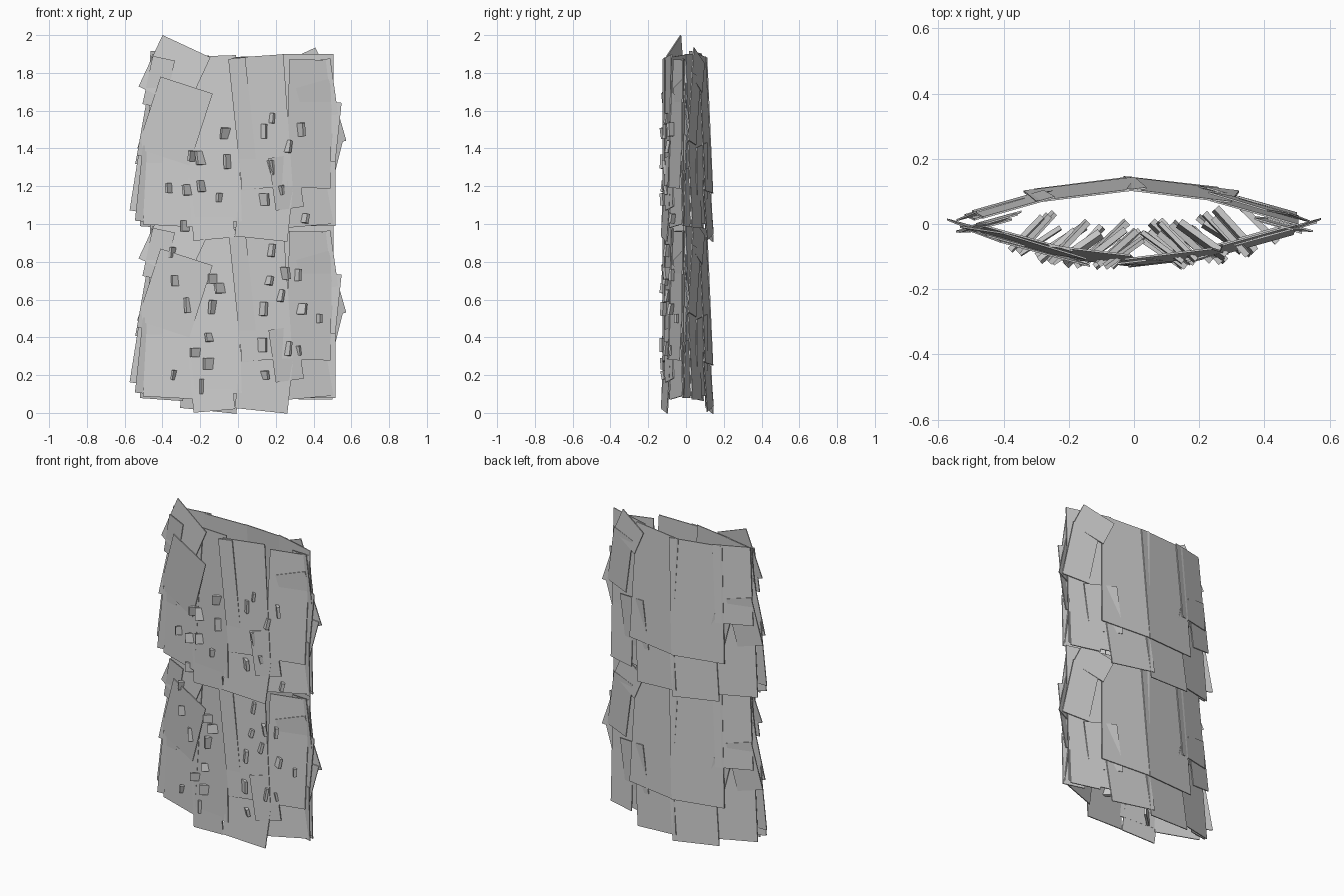
import bpy, bmesh, math, random
from mathutils import Vector, Matrix

random.seed(4)
TIER = 0.91          # the plate pattern repeats once, one tier higher
THICK = 0.006


def finish(bm, name):
    bmesh.ops.recalc_face_normals(bm, faces=bm.faces)
    me = bpy.data.meshes.new(name)
    bm.to_mesh(me)
    bm.free()
    ob = bpy.data.objects.new(name, me)
    bpy.context.collection.objects.link(ob)
    return ob


def depth(x, outer):
    # lens-shaped outline seen from above
    return 0.165 - 0.28 * abs(x) if outer else 0.124 - 0.12 * abs(x)


def add_plate(bm, side, cx, cz, w, h, roll, lift, pitch):
    a, sgn, outer = math.radians(roll), math.copysign(1, cx), abs(cx) > 0.25
    rings = []
    for t in (0, THICK):
        ring = []
        for u, v in ((-1, -1), (1, -1), (1, 1), (-1, 1)):
            x = cx + u * w / 2 * math.cos(a) - v * h / 2 * math.sin(a)
            z = cz + u * w / 2 * math.sin(a) + v * h / 2 * math.cos(a)
            y = depth(0, outer) + (depth(1, outer) - depth(0, outer)) * x * sgn
            y += lift + pitch * (z - cz) - t
            ring.append(bm.verts.new((x, side * y, z)))
        rings.append(ring)
    p, q = rings
    bm.faces.new(p)
    bm.faces.new(q)
    for i in range(4):
        j = (i + 1) % 4
        bm.faces.new((p[i], p[j], q[j], q[i]))


def shell(name, side, plates):
    bm = bmesh.new()
    for tier in (0, TIER):
        for cx, cz, *rest in plates:
            add_plate(bm, side, cx, cz + tier, *rest)
    return finish(bm, name)


# centre x, centre z, width, height, roll, lift, pitch
front = [
    (-0.345, 0.53, 0.27, 0.90, -3, -0.014, -0.03),
    (-0.334, 0.635, 0.29, 0.40, -18, 0.000, 0.03),
    (-0.336, 0.895, 0.28, 0.30, -25, -0.010, -0.06),
    (-0.12, 0.54, 0.25, 0.88, 2, -0.010, -0.03),
    (-0.14, 0.175, 0.22, 0.33, 5, 0.000, -0.05),
    (0.13, 0.63, 0.27, 0.70, 4, -0.006, -0.03),
    (0.14, 0.18, 0.28, 0.34, -6, 0.000, -0.05),
    (0.03, 0.62, 0.09, 0.70, 6, -0.002, -0.01),
    (0.255, 0.31, 0.15, 0.28, 8, 0.000, -0.02),
    (0.38, 0.62, 0.23, 0.68, -1, -0.008, -0.04),
    (0.44, 0.67, 0.18, 0.34, 16, -0.014, 0.02),
    (0.44, 0.46, 0.19, 0.24, -14, -0.012, 0.02),
    (0.37, 0.24, 0.25, 0.32, 5, -0.016, -0.07),
    (-0.42, 0.84, 0.12, 0.26, -12, -0.004, 0.03),
    (-0.48, 0.34, 0.13, 0.38, -9, -0.012, 0.02),
]
back = [
    (-0.39, 0.29, 0.23, 0.44, -4, 0.000, -0.05),
    (-0.37, 0.76, 0.22, 0.48, -4, 0.002, -0.06),
    (-0.44, 0.54, 0.15, 0.30, -12, 0.006, 0.03),
    (-0.15, 0.62, 0.34, 0.72, -3, 0.002, -0.05),
    (-0.14, 0.18, 0.30, 0.34, -6, 0.012, -0.06),
    (0.15, 0.62, 0.32, 0.72, 2, 0.000, -0.05),
    (0.13, 0.19, 0.29, 0.34, -6, 0.010, -0.06),
    (0.37, 0.54, 0.27, 0.90, 0, -0.010, -0.03),
    (0.355, 0.905, 0.20, 0.17, 25, 0.000, -0.05),
    (0.43, 0.70, 0.16, 0.36, 10, 0.000, 0.02),
    (0.41, 0.25, 0.18, 0.36, 0, 0.002, -0.05),
    (0.30, 0.36, 0.20, 0.30, -8, 0.006, 0.03),
    (-0.28, 0.42, 0.10, 0.28, 14, 0.004, 0.04),
]
# narrow plates closing both sharp edges of the lens
edges = [
    (0.45, 0.25, 0.13, 0.34, 0, -0.040, -0.03),
    (0.46, 0.56, 0.14, 0.36, -6, -0.034, 0.02),
    (0.45, 0.81, 0.12, 0.30, 8, -0.038, -0.03),
    (-0.46, 0.30, 0.13, 0.40, -6, -0.038, -0.03),
    (-0.44, 0.62, 0.13, 0.36, -10, -0.032, 0.03),
    (-0.42, 0.85, 0.10, 0.22, -8, -0.030, -0.03),
]
shell("front_plates", -1, front)
shell("back_plates", 1, back)
shell("edge_plates", 1, edges)

# thin slabs piercing the front wall diagonally: outer end x, z
left_splinters = [
    (-.09, 1.48), (-.26, 1.36), (-.22, 1.35), (-.07, 1.33), (-.38, 1.19), (-.29, 1.18),
    (-.21, 1.20), (-.11, 1.14), (-.30, .99), (-.36, .85), (-.16, .71), (-.35, .70),
    (-.28, .57), (-.15, .56), (-.12, .66), (-.17, .40), (-.25, .32), (-.35, .20),
    (-.20, .14), (-.18, .26)]
right_splinters = [
    (.15, 1.49), (.19, 1.56), (.28, 1.41), (.35, 1.50), (.19, 1.30), (.16, 1.13),
    (.24, 1.18), (.37, 1.03), (.19, .86), (.18, .70), (.27, .74), (.15, .55),
    (.24, .62), (.33, .73), (.36, .55), (.44, .50), (.15, .36), (.28, .34),
    (.33, .33), (.16, .20)]


def splinters(name, spots, side):
    bm = bmesh.new()
    for x, z in spots:
        yaw = math.radians(random.uniform(32, 48))
        d = Vector((side * math.cos(yaw), -math.sin(yaw), 0))
        length = random.uniform(0.14, 0.18)
        tip = Vector((x, -depth(x, abs(x) > 0.25) - random.uniform(0.01, 0.03), z))
        m = (Matrix.Translation(tip - d * length / 2)
             @ Matrix.Rotation(math.atan2(d.y, d.x), 4, 'Z')
             @ Matrix.Rotation(random.uniform(-0.25, 0.25), 4, 'X')
             @ Matrix.Diagonal((length, random.uniform(0.012, 0.02),
                                random.uniform(0.045, 0.08), 1)))
        bmesh.ops.create_cube(bm, size=1, matrix=m)
    return finish(bm, name)


splinters("left_splinters", left_splinters, -1)
splinters("right_splinters", right_splinters, 1)
